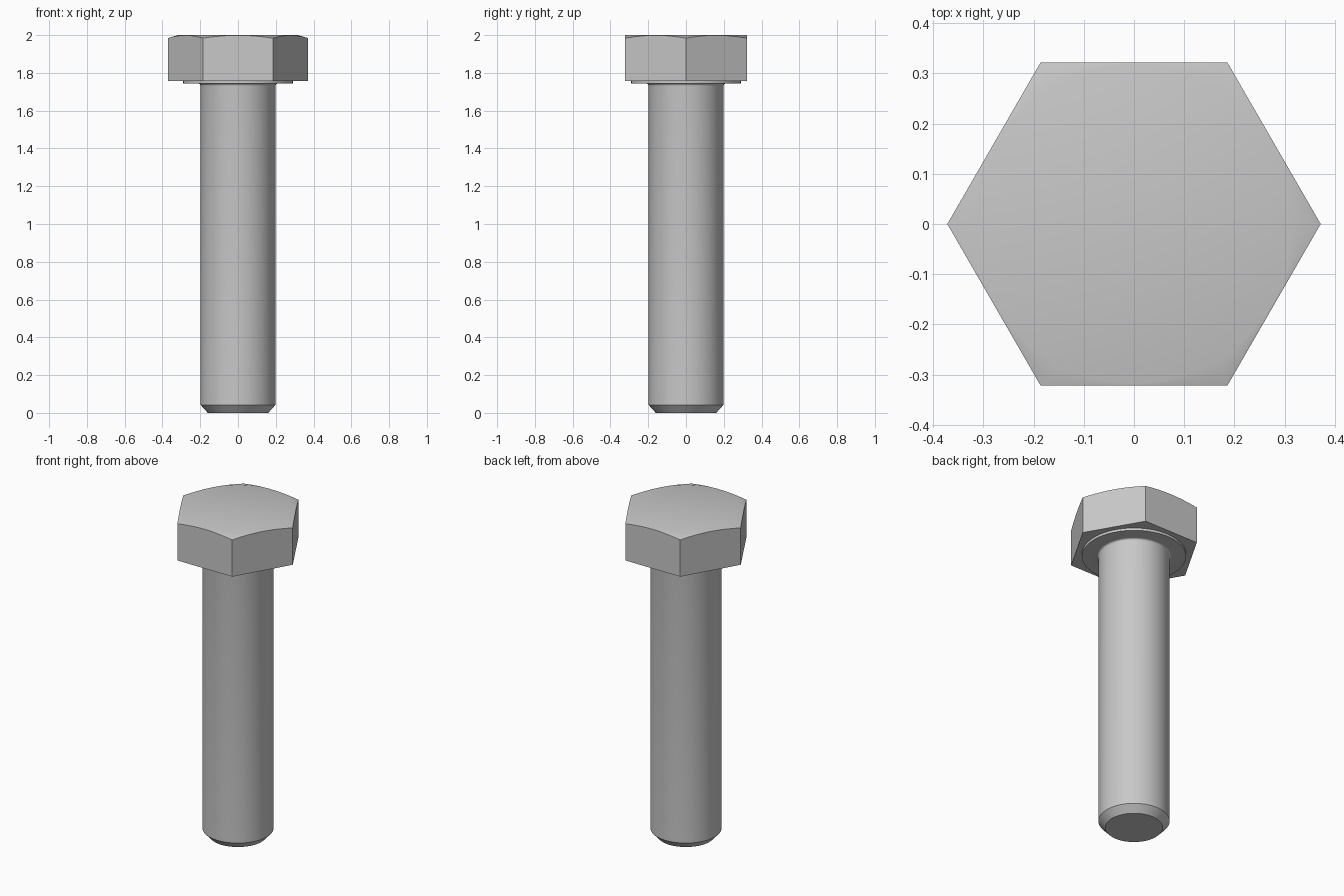
import bpy, bmesh, math

cube = bpy.data.objects.get("Cube")
if cube:
    bpy.data.objects.remove(cube, do_unlink=True)

SEGMENTS = 96
steel = bpy.data.materials.new("steel grey")
steel.use_nodes = True
COLOUR = (0.58, 0.58, 0.58, 1)
steel.diffuse_color = COLOUR
steel.node_tree.nodes["Principled BSDF"].inputs["Base Color"].default_value = COLOUR


def loft(name, rings):
    """Join rings of (radius, z), each a function of the angle, and cap both ends."""
    bm = bmesh.new()
    loops = []
    for ring in rings:
        loop = []
        for i in range(SEGMENTS):
            a = math.tau * i / SEGMENTS
            r, z = ring(a)
            loop.append(bm.verts.new((r * math.cos(a), r * math.sin(a), z)))
        loops.append(loop)
    for low, high in zip(loops, loops[1:]):
        for i in range(SEGMENTS):
            j = (i + 1) % SEGMENTS
            bm.faces.new((low[i], low[j], high[j], high[i]))
    bm.faces.new(loops[0][::-1])
    bm.faces.new(loops[-1])
    mesh = bpy.data.meshes.new(name)
    bm.to_mesh(mesh)
    bm.free()
    obj = bpy.data.objects.new(name, mesh)
    bpy.context.collection.objects.link(obj)
    mesh.materials.append(steel)
    bpy.ops.object.select_all(action='DESELECT')
    obj.select_set(True)
    bpy.context.view_layer.objects.active = obj
    bpy.ops.object.shade_smooth_by_angle(angle=math.radians(30))
    return obj


def circle(r, z):
    return lambda a: (r, z)


# Shank with end chamfer, under-head fillet and raised washer face
SHANK, FILLET, SEAT, HEAD_BASE = 0.198, 0.012, 1.743, 1.758
fillet = [(SHANK + FILLET * (1 - math.cos(t)), SEAT - FILLET + FILLET * math.sin(t))
          for t in (math.pi / 2 * k / 5 for k in range(6))]
profile = [(0.16, 0), (SHANK, 0.042), *fillet, (0.29, SEAT), (0.29, HEAD_BASE + 0.005)]
loft("shank_and_washer_face", [circle(r, z) for r, z in profile])

# Hexagonal head whose corners are cut by a shallow cone
APOTHEM, CROWN, SLOPE, TOP = 0.322, 0.318, 0.3, 2.0


def hex_radius(a):
    return APOTHEM / math.cos(a % (math.pi / 3) - math.pi / 6)


def head_bottom(a):
    return hex_radius(a), HEAD_BASE


def head_rim(a):
    r = hex_radius(a)
    return r, TOP - (r - CROWN) * SLOPE


loft("hex_head", [head_bottom, head_rim, circle(CROWN, TOP)])
